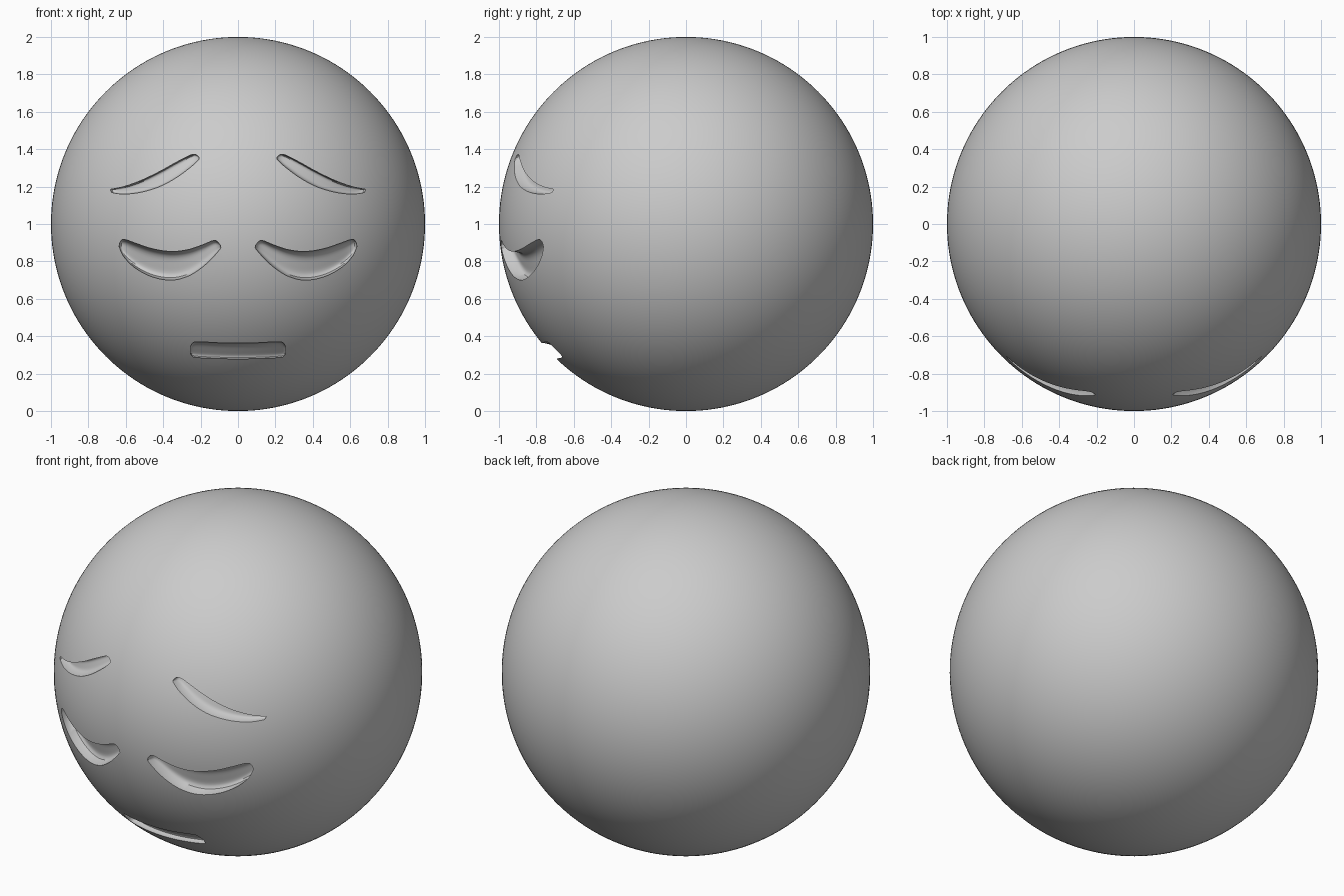
import bpy, bmesh, math
from mathutils import Vector

if "Cube" in bpy.data.objects:
    bpy.data.objects.remove(bpy.data.objects["Cube"])

# Ball-shaped head
bpy.ops.mesh.primitive_uv_sphere_add(segments=160, ring_count=80, radius=1, location=(0, 0, 1))
head = bpy.context.object
head.name = "round_head"


def sample(pts, t):
    """Catmull-Rom point on a polyline, t in 0..1."""
    f = t * (len(pts) - 1)
    i = min(int(f), len(pts) - 2)
    u = f - i
    p = [Vector(pts[max(0, min(len(pts) - 1, i + k))]) for k in (-1, 0, 1, 2)]
    return 0.5 * (2 * p[1] + (p[2] - p[0]) * u
                  + (2 * p[0] - 5 * p[1] + 4 * p[2] - p[3]) * u * u
                  + (3 * p[1] - p[0] - 3 * p[2] + p[3]) * u ** 3)


def on_ball(x, z, r):
    return (x, -math.sqrt(r * r - x * x - (z - 1) ** 2), z)


def carve(name, upper, lower, depth, side=1, cols=36, rows=12):
    """Cut a rounded groove, bounded by two outline curves, into the head."""
    bm = bmesh.new()
    outer, inner = [], []
    for i in range(cols + 1):
        a = i / cols
        up, lo = sample(upper, a), sample(lower, a)
        along = (1 - abs(2 * a - 1) ** 4) ** 0.5
        o, n = [], []
        for j in range(rows + 1):
            b = j / rows
            p = lo.lerp(up, b)
            across = (1 - abs(2 * b - 1) ** 4) ** 0.5
            d = 0.012 + (depth - 0.012) * along * across
            o.append(bm.verts.new(on_ball(side * p.x, p.y, 1.08)))
            n.append(bm.verts.new(on_ball(side * p.x, p.y, 1 - d)))
        outer.append(o)
        inner.append(n)
    for i in range(cols):
        for j in range(rows):
            for g in (outer, inner):
                bm.faces.new((g[i][j], g[i + 1][j], g[i + 1][j + 1], g[i][j + 1]))
        for j in (0, rows):
            bm.faces.new((outer[i][j], outer[i + 1][j], inner[i + 1][j], inner[i][j]))
    for j in range(rows):
        for i in (0, cols):
            bm.faces.new((outer[i][j], outer[i][j + 1], inner[i][j + 1], inner[i][j]))
    bmesh.ops.recalc_face_normals(bm, faces=bm.faces)
    me = bpy.data.meshes.new(name)
    bm.to_mesh(me)
    bm.free()
    cutter = bpy.data.objects.new(name, me)
    bpy.context.collection.objects.link(cutter)
    cutter.hide_render = True
    mod = head.modifiers.new(name, 'BOOLEAN')
    mod.operation = 'DIFFERENCE'
    mod.solver = 'EXACT'
    mod.object = cutter
    bpy.context.view_layer.objects.active = head
    bpy.ops.object.modifier_apply(modifier=name)
    bpy.data.objects.remove(cutter)


# Outlines as (x, z), for the +x side
eye_up = [(0.095, 0.888), (0.125, 0.912), (0.19, 0.888), (0.27, 0.862), (0.36, 0.853),
          (0.46, 0.868), (0.55, 0.898), (0.612, 0.918), (0.632, 0.90)]
eye_low = [(0.092, 0.872), (0.125, 0.832), (0.19, 0.77), (0.27, 0.72), (0.36, 0.70),
           (0.46, 0.718), (0.55, 0.765), (0.61, 0.825), (0.636, 0.88)]
brow_up = [(0.208, 1.356), (0.225, 1.371), (0.255, 1.368), (0.33, 1.33), (0.42, 1.28),
           (0.52, 1.232), (0.61, 1.20), (0.683, 1.185)]
brow_low = [(0.208, 1.348), (0.225, 1.33), (0.255, 1.303), (0.33, 1.248), (0.42, 1.20),
            (0.52, 1.17), (0.61, 1.16), (0.675, 1.168)]
mouth_up = [(-0.255, 0.33), (-0.25, 0.352), (-0.225, 0.37), (-0.11, 0.365), (0, 0.363),
            (0.11, 0.365), (0.225, 0.37), (0.25, 0.352), (0.255, 0.33)]
mouth_low = [(-0.255, 0.32), (-0.25, 0.30), (-0.225, 0.287), (-0.11, 0.281), (0, 0.279),
             (0.11, 0.281), (0.225, 0.287), (0.25, 0.30), (0.255, 0.32)]

# Carved closed eyes, worried brows and flat mouth
for side, tag in ((1, "right"), (-1, "left")):
    carve("eye_cut_" + tag, eye_up, eye_low, 0.07, side)
    carve("brow_cut_" + tag, brow_up, brow_low, 0.045, side)
carve("mouth_cut", mouth_up, mouth_low, 0.035)

bpy.ops.object.select_all(action='DESELECT')
head.select_set(True)
bpy.context.view_layer.objects.active = head
bpy.ops.object.shade_smooth_by_angle(angle=math.radians(35))
